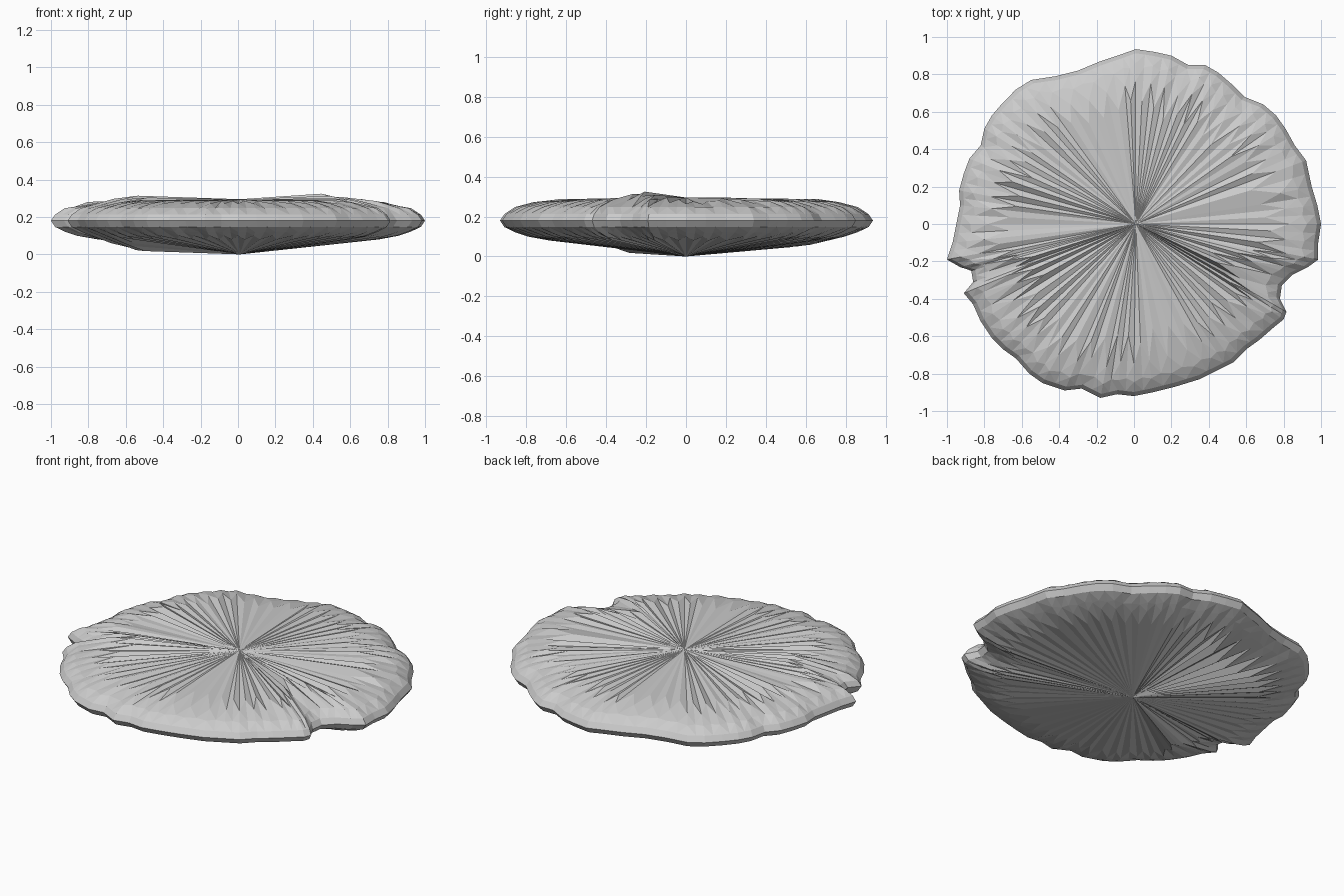
import bpy, bmesh, math, random
from mathutils import Vector

if "Cube" in bpy.data.objects:
    bpy.data.objects.remove(bpy.data.objects["Cube"])

random.seed(4)

grey = bpy.data.materials.new("pale_grey")
grey.diffuse_color = (0.6, 0.6, 0.6, 1)
grey.use_nodes = True
grey.node_tree.nodes["Principled BSDF"].inputs["Base Color"].default_value = grey.diffuse_color

# Wavy rim outline with a notch on each side
outline = [
    (1, 0), (.98, .1), (.95, .2), (.92, .34), (.86, .42), (.81, .51), (.76, .58),
    (.69, .64), (.59, .68), (.52, .75), (.45, .81), (.38, .85), (.29, .85), (.2, .9),
    (.11, .92), (.01, .935), (-.06, .91), (-.18, .87), (-.3, .82), (-.42, .79),
    (-.55, .77), (-.63, .72), (-.7, .65), (-.76, .58), (-.8, .51), (-.82, .42),
    (-.88, .35), (-.91, .27), (-.935, .18), (-.93, .1), (-.95, 0), (-.97, -.1),
    (-1, -.19), (-.93, -.23), (-.87, -.25), (-.86, -.31), (-.91, -.37), (-.86, -.43),
    (-.82, -.52), (-.76, -.61), (-.7, -.67), (-.63, -.72), (-.56, -.8), (-.49, -.85),
    (-.37, -.89), (-.28, -.88), (-.18, -.93), (-.09, -.91), (0, -.92), (.1, -.9),
    (.22, -.87), (.35, -.83), (.45, -.78), (.53, -.74), (.6, -.67), (.67, -.62),
    (.75, -.55), (.8, -.51), (.815, -.47), (.78, -.4), (.79, -.33), (.85, -.27),
    (.93, -.23), (.985, -.19), (.985, -.1)]

# Corner and midpoint rays, so the inner ring can zigzag
rim = []
for i, a in enumerate(outline):
    a, b = Vector(a), Vector(outline[(i + 1) % len(outline)])
    rim += [a, (a + b) / 2]
n = len(rim)


def near(p, degrees, width):
    """1 on the given bearing, fading to 0 away from it."""
    d = math.degrees(math.atan2(p.y, p.x)) - degrees
    d = (d + 180) % 360 - 180
    return math.exp(-(d / width) ** 2)


bm = bmesh.new()


def add_ring(place):
    ring = []
    for i, p in enumerate(rim):
        inset, z = place(i, p)
        q = p * (1 - inset / p.length)
        ring.append(bm.verts.new((q.x, q.y, z)))
    return ring


def top_star(i, p):
    notch = max(near(p, -156, 8), near(p, -23, 8))
    side = (p.x / p.length) ** 4
    jitter = random.uniform(-.014, .01) * side
    if i % 2:
        return .3 + .12 * notch + random.uniform(-.04, .04), .287 + .034 * notch + jitter
    return .17 + .1 * notch, .272 + .025 * notch + jitter


def bottom_star(i, p):
    low = near(p, -152, 7)
    back = near(p, 112, 30)
    if i % 2:
        return .24 + .16 * low + .1 * back, .08 - .065 * low - .035 * back
    return .14 + .22 * low, .1 - .08 * low


def bridge(a, b):
    for i in range(n):
        j = (i + 1) % n
        bm.faces.new((a[i], a[j], b[j], b[i]))


def fan(ring, z):
    centre = bm.verts.new((.01, 0, z))
    for i in range(n):
        bm.faces.new((ring[i], ring[(i + 1) % n], centre))


# Rounded rim, scalloped shoulder and central fan, above and below
edge = add_ring(lambda i, p: (0, .18))
top = [edge, add_ring(lambda i, p: (.022, .212)),
       add_ring(lambda i, p: (.075 + .015 * (i % 2), .247)), add_ring(top_star)]
bottom = [edge, add_ring(lambda i, p: (.022, .147)),
          add_ring(lambda i, p: (.08 + .015 * (i % 2), .12)), add_ring(bottom_star)]
for side, z in ((top, .295), (bottom, 0)):
    for a, b in zip(side, side[1:]):
        bridge(a, b)
    fan(side[-1], z)

bmesh.ops.triangulate(bm, faces=[f for f in bm.faces if len(f.verts) > 3])
bmesh.ops.recalc_face_normals(bm, faces=bm.faces)
mesh = bpy.data.meshes.new("ruffled_disc")
bm.to_mesh(mesh)
bm.free()
mesh.materials.append(grey)
bpy.context.collection.objects.link(bpy.data.objects.new("ruffled_disc", mesh))
